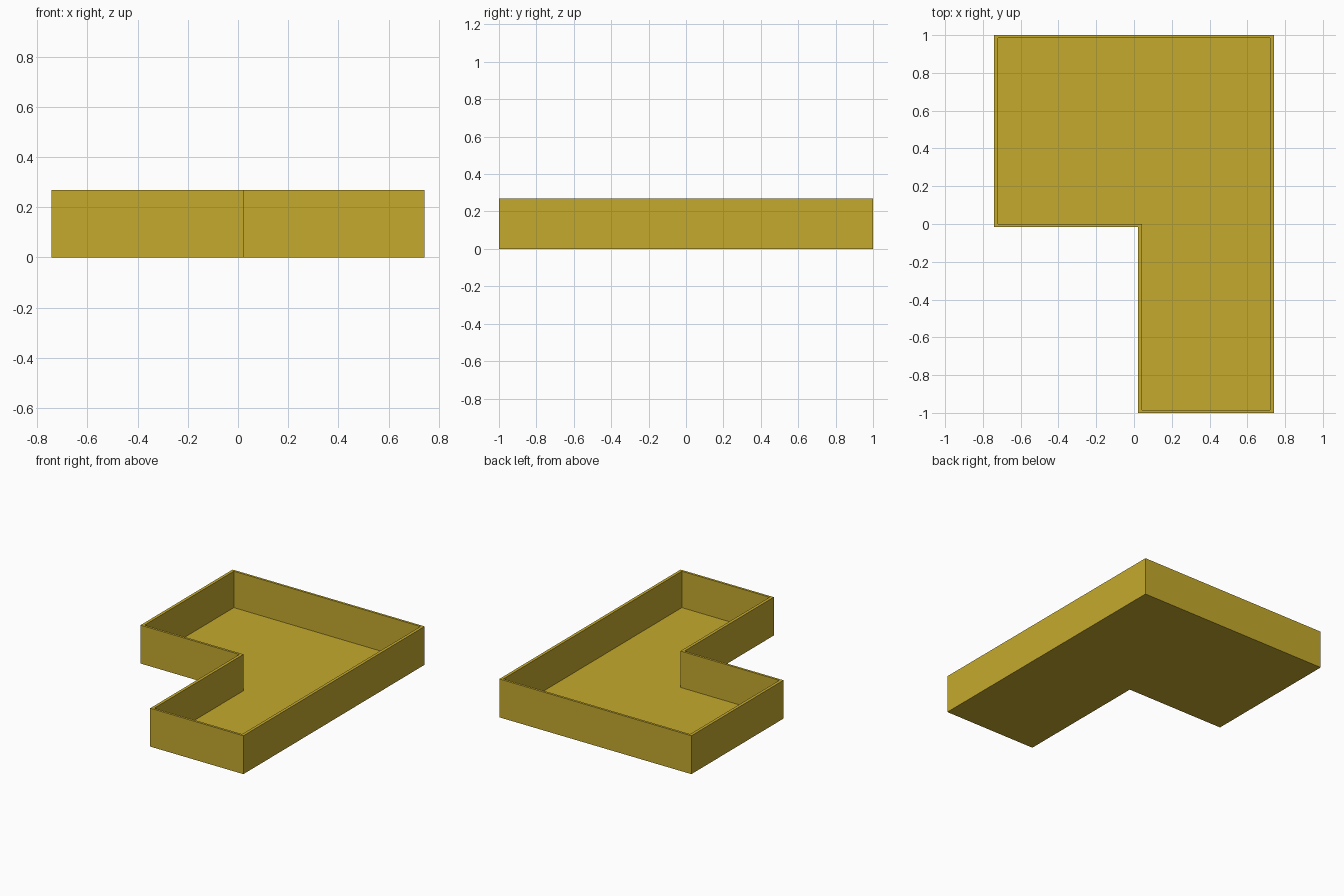
import bpy
import bmesh

if "Cube" in bpy.data.objects:
    bpy.data.objects.remove(bpy.data.objects["Cube"])

HEIGHT, FLOOR = 0.268, 0.014   # rim height, floor thickness
WX, WY = 0.021, 0.016          # wall thickness along x and y

gold = bpy.data.materials.new("mustard_yellow")
gold.diffuse_color = (0.56, 0.40, 0.026, 1)
gold.use_nodes = True
gold.node_tree.nodes["Principled BSDF"].inputs["Base Color"].default_value = gold.diffuse_color

# L-shaped outline: corner position and its inward direction
corners = [(0.022, -1, 1, 1), (0.742, -1, -1, 1), (0.742, 1, -1, -1),
           (-0.742, 1, 1, -1), (-0.742, -0.016, 1, 1), (0.022, -0.016, 1, 1)]
outer = [(x, y) for x, y, _, _ in corners]
inner = [(x + sx * WX, y + sy * WY) for x, y, sx, sy in corners]

bm = bmesh.new()


def ring(points, z):
    return [bm.verts.new((x, y, z)) for x, y in points]


# Bottom, outer walls, rim, inner walls and floor as a chain of rings
rings = [ring(outer, 0), ring(outer, HEIGHT), ring(inner, HEIGHT), ring(inner, FLOOR)]
for a, b in zip(rings, rings[1:]):
    for i in range(len(a)):
        j = (i + 1) % len(a)
        bm.faces.new((a[i], a[j], b[j], b[i]))
bm.faces.new(rings[0][::-1])
bm.faces.new(rings[-1])
bmesh.ops.recalc_face_normals(bm, faces=bm.faces)

mesh = bpy.data.meshes.new("tray")
bm.to_mesh(mesh)
bm.free()
mesh.materials.append(gold)
bpy.context.collection.objects.link(bpy.data.objects.new("tray", mesh))
